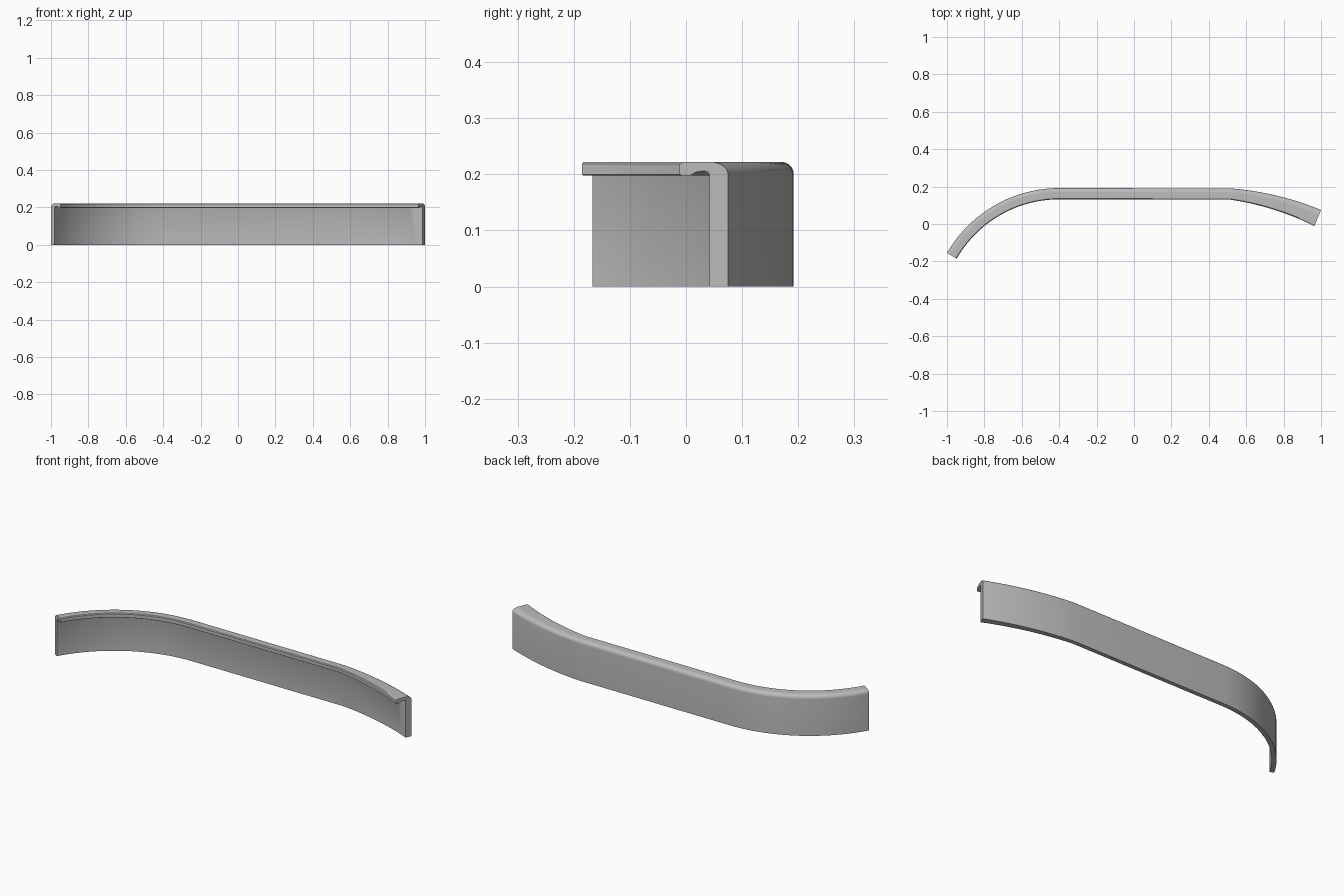
import bpy, bmesh
from math import sin, cos, radians, pi

cube = bpy.data.objects.get("Cube")
if cube:
    bpy.data.objects.remove(cube, do_unlink=True)

WIDTH, HEIGHT, WALL, ROUND = 0.06, 0.222, 0.023, 0.022


def arc(x, y, radius, start, end, steps):
    """Stations (x, y, heading) along an arc; heading is degrees below +x."""
    out = []
    for i in range(steps + 1):
        h = radians(start + (end - start) * i / steps)
        out.append((x + radius * (sin(h) - sin(radians(start))),
                    y + radius * (cos(h) - cos(radians(start))), h))
    return out


# Outer edge of the strip in plan: tight arc, straight run, shallow flaring arc
left_arc = arc(-1.0, -0.155, 0.694, -60, 0, 20)
right_arc = arc(0.52, 0.19, 1.578, 4.5, 22.5, 12)
stations = [(x, y, h, 1.0) for x, y, h in left_arc]
stations += [(x, y, h, 1 + 0.55 * i / 12) for i, (x, y, h) in enumerate(right_arc)]

# Cross-section (distance inward, height): wall, rounded top corner, hooked lip
profile = [(0, 0)]
for i in range(9):
    a = pi / 2 * i / 8
    profile.append((ROUND * (1 - cos(a)), HEIGHT - ROUND * (1 - sin(a))))
profile += [(WIDTH - 0.004, HEIGHT), (WIDTH, HEIGHT - 0.004),
            (WIDTH, 0.2), (WIDTH - 0.003, 0.198), (WIDTH - 0.013, 0.198),
            (WIDTH - 0.02, 0.204), (WALL + 0.007, 0.206),
            (WALL + 0.002, 0.204), (WALL, 0.199), (WALL, 0)]

# Sweep the section along the stations and cap both ends
bm = bmesh.new()
rings = [[bm.verts.new((x - sin(h) * u * flare, y - cos(h) * u * flare, z))
          for u, z in profile] for x, y, h, flare in stations]
n = len(profile)
for a, b in zip(rings, rings[1:]):
    for i in range(n):
        j = (i + 1) % n
        bm.faces.new((a[i], a[j], b[j], b[i]))
bm.faces.new(rings[0])
bm.faces.new(rings[-1])
bmesh.ops.recalc_face_normals(bm, faces=bm.faces)

mesh = bpy.data.meshes.new("curved_trim_strip")
bm.to_mesh(mesh)
bm.free()
strip = bpy.data.objects.new("curved_trim_strip", mesh)
bpy.context.collection.objects.link(strip)

# Plain grey finish
grey = bpy.data.materials.new("plain_grey")
grey.use_nodes = True
color = (0.5, 0.5, 0.5, 1)
grey.diffuse_color = color
grey.node_tree.nodes["Principled BSDF"].inputs["Base Color"].default_value = color
mesh.materials.append(grey)

bpy.ops.object.select_all(action="DESELECT")
strip.select_set(True)
bpy.context.view_layer.objects.active = strip
bpy.ops.object.shade_smooth_by_angle(angle=radians(30))
